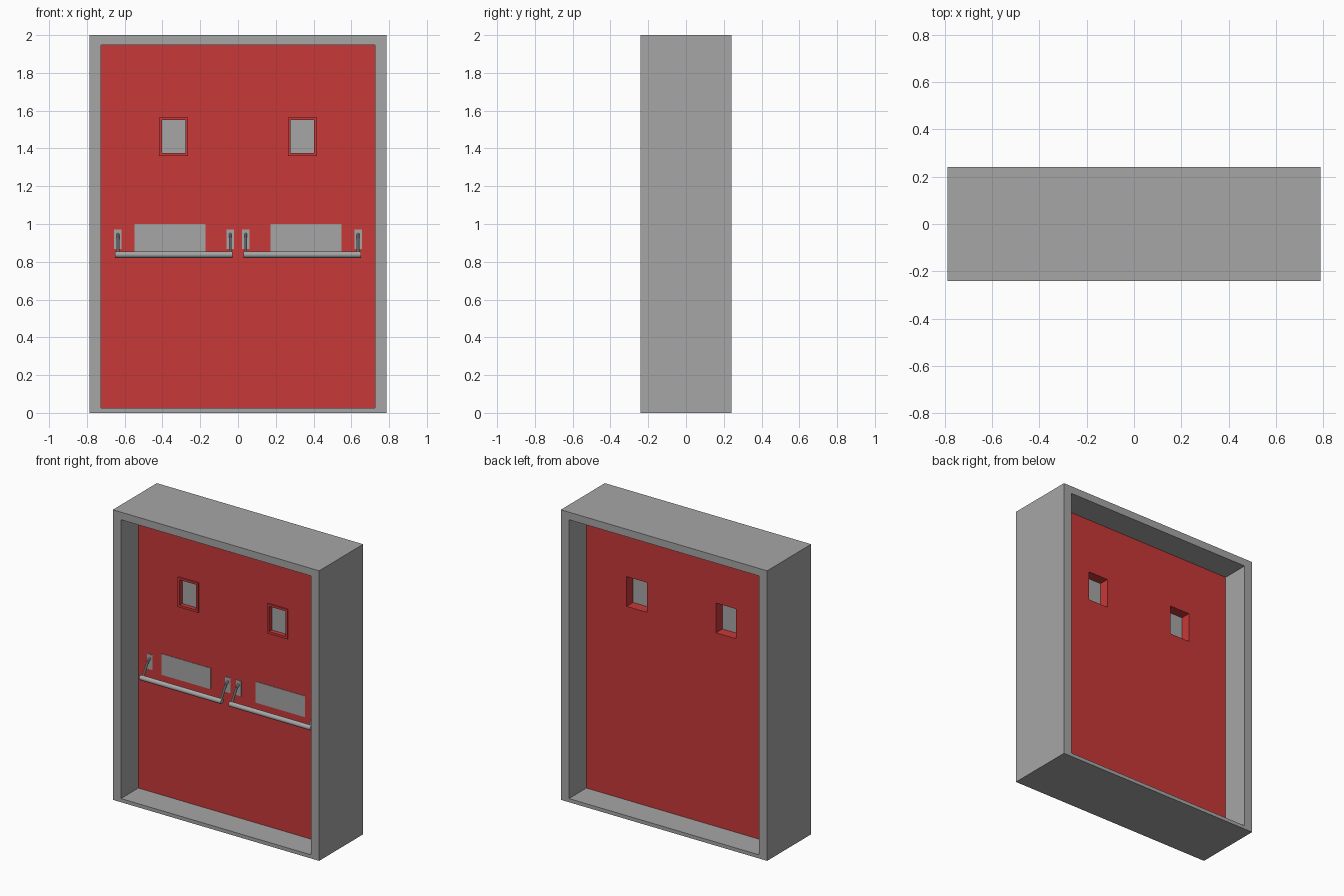
import bpy, bmesh
from mathutils import Vector

if "Cube" in bpy.data.objects:
    bpy.data.objects.remove(bpy.data.objects["Cube"])


def material(name, rgb):
    m = bpy.data.materials.new(name)
    m.diffuse_color = (*rgb, 1)
    m.use_nodes = True
    m.node_tree.nodes["Principled BSDF"].inputs["Base Color"].default_value = m.diffuse_color
    return m


RED = material("red paint", (0.58, 0.04, 0.04))
GREY = material("grey metal", (0.38, 0.38, 0.38))


def finish(name, bm, mat):
    bmesh.ops.recalc_face_normals(bm, faces=bm.faces)
    me = bpy.data.meshes.new(name)
    bm.to_mesh(me)
    bm.free()
    me.materials.append(mat)
    ob = bpy.data.objects.new(name, me)
    bpy.context.collection.objects.link(ob)
    return ob


def slab(name, xs, zs, y0, y1, mat, holes=()):
    """Upright slab on grid lines xs, zs; cells listed in holes stay open."""
    bm = bmesh.new()
    v = [[bm.verts.new((x, y0, z)) for z in zs] for x in xs]
    for i in range(len(xs) - 1):
        for k in range(len(zs) - 1):
            if (i, k) not in holes:
                bm.faces.new((v[i][k], v[i + 1][k], v[i + 1][k + 1], v[i][k + 1]))
    ext = bmesh.ops.extrude_face_region(bm, geom=bm.faces[:], use_keep_orig=True)
    for e in ext["geom"]:
        if isinstance(e, bmesh.types.BMVert):
            e.co.y = y1
    return finish(name, bm, mat)


def rod(name, pts, r, mat, sides=16):
    """Round rod swept along straight segments, with closed ends."""
    bm = bmesh.new()
    for a, b in zip(pts, pts[1:]):
        a, b = Vector(a), Vector(b)
        d = b - a
        mx = d.to_track_quat('Z', 'Y').to_matrix().to_4x4()
        mx.translation = (a + b) / 2
        bmesh.ops.create_cone(bm, cap_ends=True, segments=sides, radius1=r,
                              radius2=r, depth=d.length, matrix=mx)
    ob = finish(name, bm, mat)
    bpy.context.view_layer.objects.active = ob
    ob.select_set(True)
    bpy.ops.object.shade_smooth_by_angle()
    ob.select_set(False)
    return ob


# Outer door frame
slab("door_frame", [-0.787, -0.725, 0.725, 0.787], [0, 0.025, 1.948, 2],
     -0.24, 0.24, GREY, {(1, 1)})

# Red door leaves with two window openings
slab("door_leaves", [-0.725, -0.418, -0.264, 0.264, 0.418, 0.725],
     [0.025, 1.36, 1.565, 1.948], -0.05, 0.05, RED, {(1, 1), (3, 1)})

for s, side in ((-1, "left"), (1, "right")):
    def span(a, b):
        return sorted((s * a, s * b))

    # Window rim and glass
    slab(side + "_window_rim", sorted(s * x for x in (0.264, 0.279, 0.403, 0.418)),
         [1.36, 1.376, 1.55, 1.565], -0.06, -0.03, RED, {(1, 1)})
    slab(side + "_window_glass", span(0.264, 0.418), [1.36, 1.565], -0.03, -0.02, GREY)

    # Flat push plate
    slab(side + "_push_plate", span(0.172, 0.548), [0.855, 1.0], -0.053, -0.05, GREY)

    # Push bar with two brackets and arms
    rod(side + "_push_bar", [(s * 0.03, -0.13, 0.838), (s * 0.652, -0.13, 0.838)],
        0.017, GREY)
    for x, end in ((0.041, "inner"), (0.636, "outer")):
        slab(f"{side}_{end}_bracket", span(x - 0.02, x + 0.02), [0.868, 0.972],
             -0.053, -0.05, GREY)
        rod(f"{side}_{end}_arm", [(s * x, -0.05, 0.945), (s * x, -0.075, 0.93),
                                  (s * x, -0.13, 0.838)], 0.008, GREY, 10)
